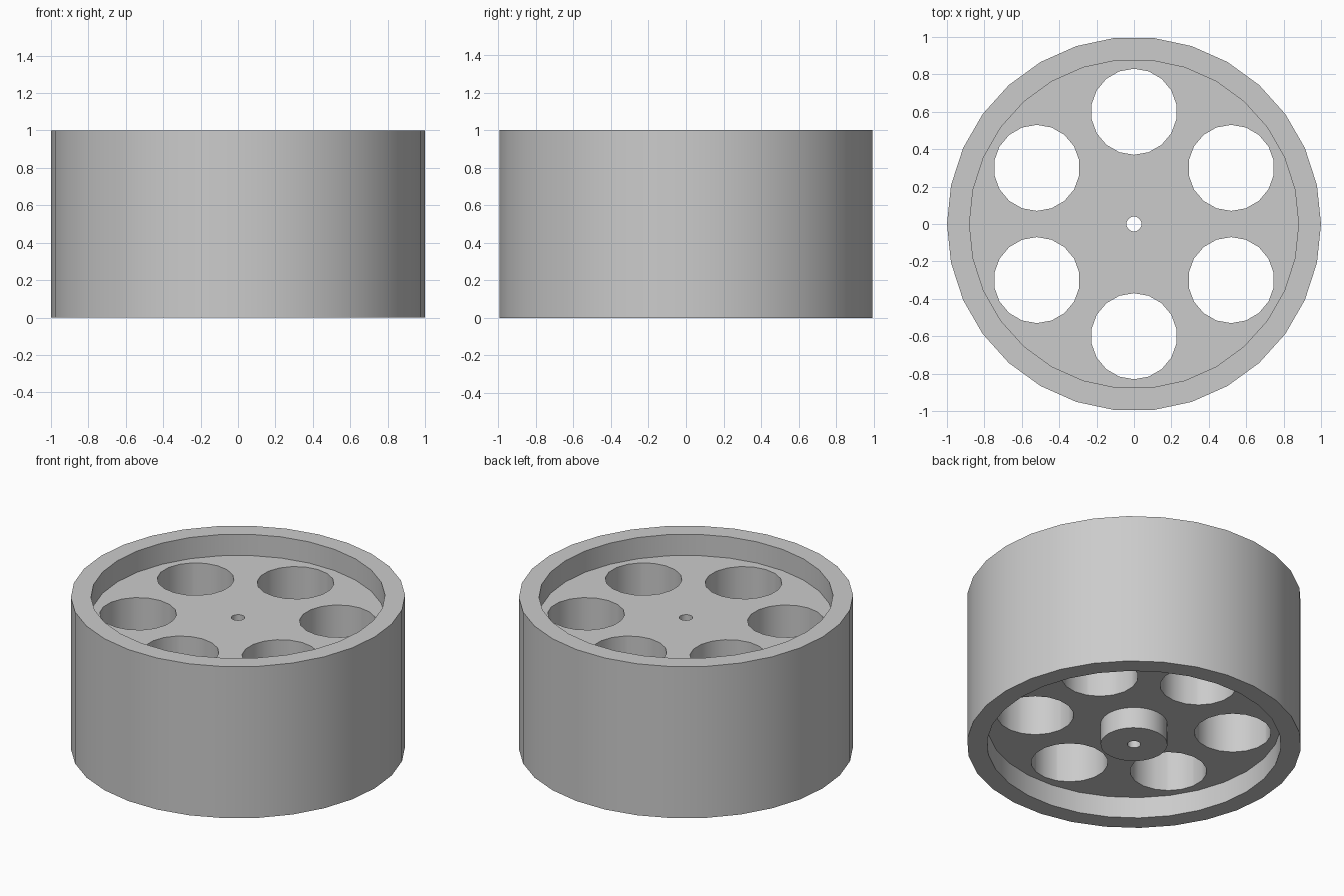
import bpy
import bmesh
from math import cos, sin, tau
from mathutils import Matrix, Vector

cube = bpy.data.objects.get("Cube")
if cube:
    bpy.data.objects.remove(cube, do_unlink=True)

# One plain grey
grey = bpy.data.materials.new("light_grey")
grey.use_nodes = True
colour = (0.6, 0.6, 0.6, 1.0)
grey.diffuse_color = colour
grey.node_tree.nodes["Principled BSDF"].inputs["Base Color"].default_value = colour


def make_object(name, bm):
    bmesh.ops.recalc_face_normals(bm, faces=bm.faces)
    mesh = bpy.data.meshes.new(name)
    bm.to_mesh(mesh)
    bm.free()
    mesh.materials.append(grey)
    obj = bpy.data.objects.new(name, mesh)
    bpy.context.collection.objects.link(obj)
    return obj


def lathe(name, profile, sides):
    """Turn a closed (radius, height) section around z."""
    bm = bmesh.new()
    rings = []
    for i in range(sides):
        a = tau * i / sides
        rings.append([bm.verts.new((r * cos(a), r * sin(a), z)) for r, z in profile])
    n = len(profile)
    for i in range(sides):
        here, after = rings[i], rings[(i + 1) % sides]
        for j in range(n):
            k = (j + 1) % n
            bm.faces.new((here[j], after[j], after[k], here[k]))
    return make_object(name, bm)


# Wheel section: axle bore, hub, thick web and outer rim
bore, hub, inner, outer = 0.04, 0.2, 0.88, 1.0
bottom, web_low, web_high, top = 0.0, 0.14, 0.86, 1.0
wheel = lathe("wheel", [
    (bore, bottom), (hub, bottom), (hub, web_low),
    (inner, web_low), (inner, bottom), (outer, bottom),
    (outer, top), (inner, top), (inner, web_high), (bore, web_high),
], 30)

# Six round holes through the web
bm = bmesh.new()
for i in range(6):
    a = tau * (i + 0.5) / 6
    spot = Vector((0.6 * cos(a), 0.6 * sin(a), 0.5))
    bmesh.ops.create_cone(bm, cap_ends=True, segments=18, radius1=0.23,
                          radius2=0.23, depth=2, matrix=Matrix.Translation(spot))
cutter = make_object("hole_cutter", bm)
cutter.hide_render = True

cut = wheel.modifiers.new("holes", 'BOOLEAN')
cut.operation = 'DIFFERENCE'
cut.solver = 'EXACT'
cut.object = cutter

bpy.ops.object.select_all(action='DESELECT')
wheel.select_set(True)
bpy.context.view_layer.objects.active = wheel
bpy.ops.object.modifier_apply(modifier=cut.name)
bpy.data.objects.remove(cutter, do_unlink=True)

# Smooth round walls with crisp rims
bpy.ops.object.shade_smooth_by_angle(angle=tau / 12)
